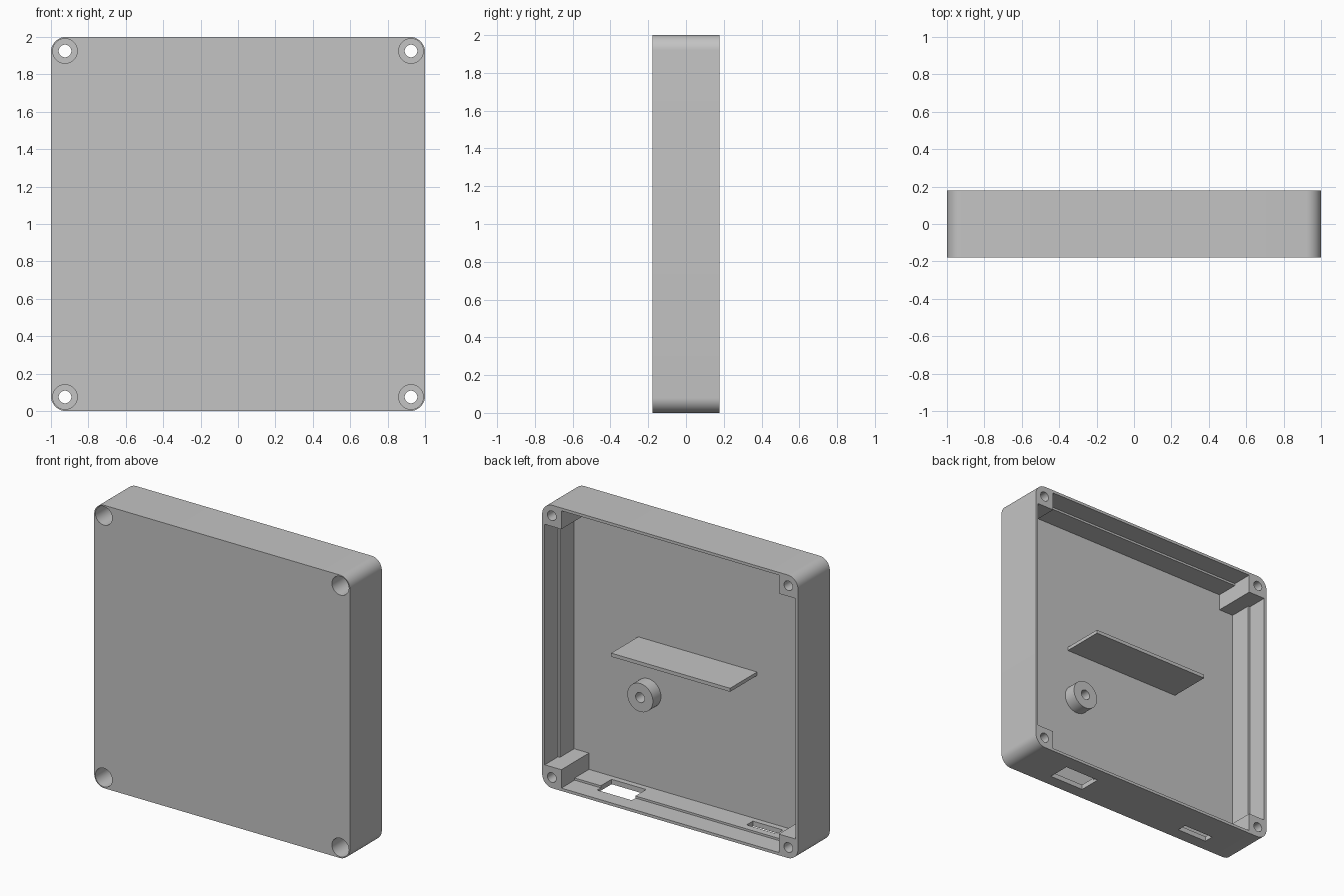
import bpy, bmesh, math
from mathutils import Vector

old = bpy.data.objects.get("Cube")
if old:
    bpy.data.objects.remove(old, do_unlink=True)

grey = bpy.data.materials.new("plain_grey")
grey.use_nodes = True
GREY = (0.55, 0.55, 0.55, 1)
grey.diffuse_color = GREY
grey.node_tree.nodes["Principled BSDF"].inputs["Base Color"].default_value = GREY

FRONT, BACK = -0.178, 0.178
FLOOR, STEP = -0.13, 0.03
HOLE = 0.925


def prism(name, outline, y0, y1):
    """Extrude an (x, z) outline from y0 to y1."""
    bm = bmesh.new()
    face = bm.faces.new([bm.verts.new((x, y0, z)) for x, z in outline])
    new = bmesh.ops.extrude_face_region(bm, geom=[face])["geom"]
    verts = [v for v in new if isinstance(v, bmesh.types.BMVert)]
    bmesh.ops.translate(bm, verts=verts, vec=Vector((0, y1 - y0, 0)))
    bmesh.ops.recalc_face_normals(bm, faces=bm.faces)
    mesh = bpy.data.meshes.new(name)
    bm.to_mesh(mesh)
    bm.free()
    mesh.materials.append(grey)
    obj = bpy.data.objects.new(name, mesh)
    bpy.context.collection.objects.link(obj)
    return obj


def circle(x, z, r, n=48):
    angles = [2 * math.pi * i / n for i in range(n)]
    return [(x + r * math.cos(a), z + r * math.sin(a)) for a in angles]


def rect(x0, x1, z0, z1):
    return [(x0, z0), (x1, z0), (x1, z1), (x0, z1)]


def rounded_square(half, r, n=12):
    pts = []
    for k, (sx, sz) in enumerate([(1, 1), (-1, 1), (-1, -1), (1, -1)]):
        for i in range(n + 1):
            a = (k + i / n) * math.pi / 2
            pts.append((sx * (half - r) + r * math.cos(a),
                        1 + sz * (half - r) + r * math.sin(a)))
    return pts


def notched_square(half, notch):
    """Square with its four corners left out for the screw posts."""
    pts = []
    for sx, sz in [(1, 1), (-1, 1), (-1, -1), (1, -1)]:
        corner = [(half, notch), (notch, notch), (notch, half)]
        if sx * sz < 0:
            corner.reverse()
        pts += [(sx * x, 1 + sz * z) for x, z in corner]
    return pts


def cut(obj, cutter):
    cutter.hide_render = True
    mod = obj.modifiers.new("cut", "BOOLEAN")
    mod.operation, mod.solver, mod.object = "DIFFERENCE", "EXACT", cutter
    bpy.context.view_layer.objects.active = obj
    bpy.ops.object.modifier_apply(modifier=mod.name)
    bpy.data.objects.remove(cutter, do_unlink=True)


# Tray with a stepped wall and square corner posts
case = prism("case", rounded_square(1, 0.08), FRONT, BACK)
cut(case, prism("cavity", notched_square(0.965, 0.85), FLOOR, 0.3))
cut(case, prism("lip_recess", notched_square(0.98, 0.85), STEP, 0.3))

# Screw holes with deep counterbores from the front
for sx in (-1, 1):
    for sz in (-1, 1):
        x, z = sx * HOLE, 1 + sz * HOLE
        cut(case, prism("screw_hole", circle(x, z, 0.034), -0.3, 0.3))
        cut(case, prism("counterbore", circle(x, z, 0.066), -0.3, 0.04))

# Connector openings in the bottom wall
cut(case, prism("wide_slot", rect(0.375, 0.645, -0.1, 0.1), -0.09, 0.07))
cut(case, prism("narrow_slot", rect(-0.695, -0.46, -0.1, 0.1), -0.09, -0.02))

# Shelf and hollow boss standing on the floor
shelf = prism("shelf", rect(-0.465, 0.465, 1.05, 1.075), FLOOR - 0.01, 0.172)
boss = prism("boss", circle(0.387, 0.7, 0.1), FLOOR - 0.01, -0.04)
cut(boss, prism("boss_hole", circle(0.387, 0.7, 0.035), FLOOR, 0.1))

# Smooth the round parts, keep the edges sharp
bpy.ops.object.select_all(action="DESELECT")
for obj in (case, shelf, boss):
    obj.select_set(True)
bpy.context.view_layer.objects.active = case
bpy.ops.object.shade_smooth_by_angle(angle=math.radians(30))
